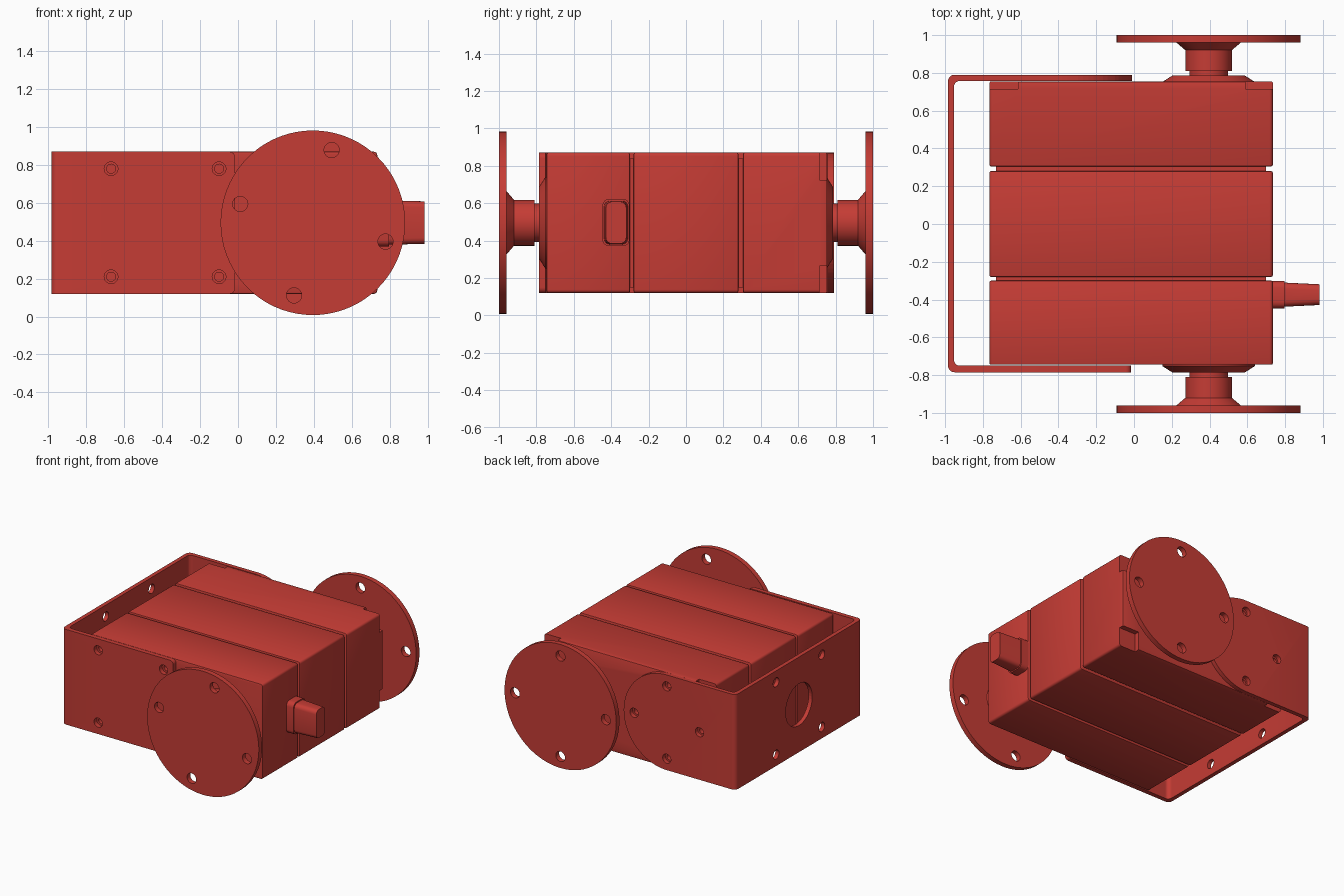
import bpy, bmesh
from math import pi, sin, cos, radians
from mathutils import Vector, Matrix

if "Cube" in bpy.data.objects:
    bpy.data.objects.remove(bpy.data.objects["Cube"])

red = bpy.data.materials.new("red_plastic")
red.diffuse_color = (0.56, 0.045, 0.035, 1)
red.use_nodes = True
red.node_tree.nodes["Principled BSDF"].inputs["Base Color"].default_value = red.diffuse_color
CZ = 0.495          # height of the main axis
HX = 0.395          # x of the output axis
BX = -0.385         # x centre of the bracket hole pattern
P = 0.285           # hole pitch from the pattern centre


def add(name, bm, smooth=True):
    bmesh.ops.recalc_face_normals(bm, faces=bm.faces)
    me = bpy.data.meshes.new(name)
    bm.to_mesh(me)
    bm.free()
    ob = bpy.data.objects.new(name, me)
    bpy.context.collection.objects.link(ob)
    me.materials.append(red)
    if smooth:
        shade(ob)
    return ob


def shade(ob):
    bpy.ops.object.select_all(action='DESELECT')
    ob.select_set(True)
    bpy.context.view_layer.objects.active = ob
    bpy.ops.object.shade_smooth_by_angle(angle=radians(30))


def box_bm(x0, x1, y0, y1, z0, z1, bm=None):
    bm = bm or bmesh.new()
    m = Matrix.Translation(((x0 + x1) / 2, (y0 + y1) / 2, (z0 + z1) / 2))
    m = m @ Matrix.Diagonal((x1 - x0, y1 - y0, z1 - z0, 1))
    bmesh.ops.create_cube(bm, size=1, matrix=m)
    return bm


def bevel(bm, width, axis=None, segments=4, test=lambda c: True):
    """Round all edges, or only those running mainly along one axis."""
    def ok(e):
        d = e.verts[0].co - e.verts[1].co
        along = axis is None or abs(d[axis]) > 0.9 * d.length
        return along and test((e.verts[0].co + e.verts[1].co) / 2)
    bmesh.ops.bevel(bm, geom=[e for e in bm.edges if ok(e)], offset=width,
                    segments=segments, affect='EDGES', profile=0.5)
    return bm


def rod(bm, a, b, r, r2=None, n=32):
    """Cylinder or cone from point a to point b."""
    a, b = Vector(a), Vector(b)
    d = b - a
    m = Matrix.Translation((a + b) / 2) @ d.to_track_quat('Z', 'Y').to_matrix().to_4x4()
    bmesh.ops.create_cone(bm, cap_ends=True, segments=n, radius1=r,
                          radius2=r if r2 is None else r2, depth=d.length, matrix=m)


def boolean(ob, bm, op='DIFFERENCE'):
    tool = add("cutter", bm, False)
    mod = ob.modifiers.new("cut", 'BOOLEAN')
    mod.operation, mod.object, mod.solver = op, tool, 'EXACT'
    mod.use_self = True
    dg = bpy.context.evaluated_depsgraph_get()
    me = bpy.data.meshes.new_from_object(ob.evaluated_get(dg))
    ob.modifiers.clear()
    ob.data = me
    bpy.data.objects.remove(tool)
    shade(ob)


# Hole patterns on the two sides: square at the front, cross at the back
front_holes = [(BX + i * P, CZ + j * P) for i in (-1, 1) for j in (-1, 1)]
back_holes = [(BX + P, CZ), (BX - P, CZ), (BX, CZ + P), (BX, CZ - P)]

# Three-part motor case around a slightly smaller core
add("case_core", box_bm(-0.73, 0.70, -0.5, 0.5, 0.15, 0.84))
case = {}
for name, y0, y1 in (("front_case", -0.745, -0.30), ("middle_case", -0.28, 0.28),
                     ("back_case", 0.305, 0.755)):
    bm = bevel(box_bm(-0.765, 0.735, y0, y1, 0.12, 0.87), 0.018, axis=1)
    bevel(bm, 0.008, segments=2, test=lambda c, a=y0, b=y1:
          min(abs(c.y - a), abs(c.y - b)) < 1e-4)
    case[name] = add(name, bm)

# Screw holes in the end cases and pockets at the back corners
bm = bmesh.new()
for x, z in front_holes:
    rod(bm, (x, -0.8, z), (x, -0.68, z), 0.024, n=20)
boolean(case["front_case"], bm)
bm = bmesh.new()
for x, z in back_holes:
    rod(bm, (x, 0.69, z), (x, 0.8, z), 0.024, n=20)
for x0, x1 in ((-0.8, -0.615), (0.59, 0.8)):
    for z0, z1 in ((0.08, 0.265), (0.725, 0.91)):
        box_bm(x0, x1, 0.715, 0.8, z0, z1, bm)
boolean(case["back_case"], bm)

# U-shaped bracket
bm = box_bm(-0.985, -0.015, -0.785, 0.79, 0.12, 0.87)
bevel(bm, 0.035, axis=2, segments=5, test=lambda c: c.x < -0.9)
bevel(bm, 0.03, axis=1, segments=5, test=lambda c: c.x > -0.1)
bracket = add("u_bracket", bm)
bm = bevel(box_bm(-0.953, 0.3, -0.75, 0.757, 0, 1), 0.03, axis=2,
           segments=5, test=lambda c: c.x < -0.9)
boolean(bracket, bm)
boolean(bracket, box_bm(BX, 0.2, 0.6, 0.9, 0, 1))     # back arm gets a round end
bm = bmesh.new()
vs = [bm.verts.new((BX - 0.1, 0.757, CZ - 0.375))]
vs += [bm.verts.new((BX + 0.375 * cos(t), 0.757, CZ + 0.375 * sin(t)))
       for t in [-pi / 2 + pi * i / 40 for i in range(41)]]
vs.append(bm.verts.new((BX - 0.1, 0.757, CZ + 0.375)))
ext = bmesh.ops.extrude_face_region(bm, geom=[bm.faces.new(vs)])
bmesh.ops.translate(bm, vec=(0, 0.033, 0),
                    verts=[g for g in ext["geom"] if isinstance(g, bmesh.types.BMVert)])
boolean(bracket, bm, 'UNION')

# Bracket holes, with one large opening in the end plate
bm = bmesh.new()
for x, z in front_holes:
    rod(bm, (x, -0.9, z), (x, -0.7, z), 0.036)
for x, z in back_holes:
    rod(bm, (x, 0.7, z), (x, 0.9, z), 0.036)
for i in (-1, 1):
    for j in (-1, 1):
        rod(bm, (-1.1, i * P, CZ + j * P), (-0.85, i * P, CZ + j * P), 0.036)
rod(bm, (-1.1, 0, CZ), (-0.85, 0, CZ), 0.165, n=48)
boolean(bracket, bm)

# Output shaft, boss and disc horn on both sides
horn_profile = [(0, 1), (0.487, 1), (0.487, 0.96), (0.17, 0.96), (0.123, 0.92),
                (0.123, 0.81), (0.102, 0.81), (0.102, 0.74), (0, 0.74)]
for side, s, turn in (("front", -1, 75.5), ("back", 1, 90)):
    bm = bmesh.new()
    rod(bm, (HX, s * 0.72, CZ), (HX, s * 0.752, CZ), 0.245, n=64)
    rod(bm, (HX, s * 0.752, CZ), (HX, s * 0.787, CZ), 0.245, 0.19, n=64)
    add(side + "_boss", bm)
    bm = bmesh.new()
    vs = [bm.verts.new((HX + r, s * y, CZ)) for r, y in horn_profile]
    es = [bm.edges.new(p) for p in zip(vs, vs[1:])]
    bmesh.ops.spin(bm, geom=vs + es, cent=(HX, 0, CZ), axis=(0, 1, 0),
                   angle=2 * pi, steps=72)
    bmesh.ops.remove_doubles(bm, verts=bm.verts, dist=1e-4)
    horn = add(side + "_horn", bm)
    bm = bmesh.new()
    for k in range(4):
        a = radians(turn + 90 * k)
        x, z = HX + 0.396 * cos(a), CZ + 0.396 * sin(a)
        rod(bm, (x, s * 0.9, z), (x, s * 1.1, z), 0.04)
    boolean(horn, bm)

# Cable strain relief: collar and tapered plug
bm = bevel(box_bm(0.70, 0.797, -0.447, -0.302, 0.37, 0.622), 0.035, axis=0)
add("cable_collar", bm)
bm = box_bm(0.75, 0.983, -0.44, -0.308, 0.378, 0.614)
for v in bm.verts:
    if v.co.x > 0.9:
        v.co.y = -0.374 + (v.co.y + 0.374) * 0.83
        v.co.z = CZ + (v.co.z - CZ) * 0.95
add("cable_plug", bevel(bm, 0.032, axis=0))
